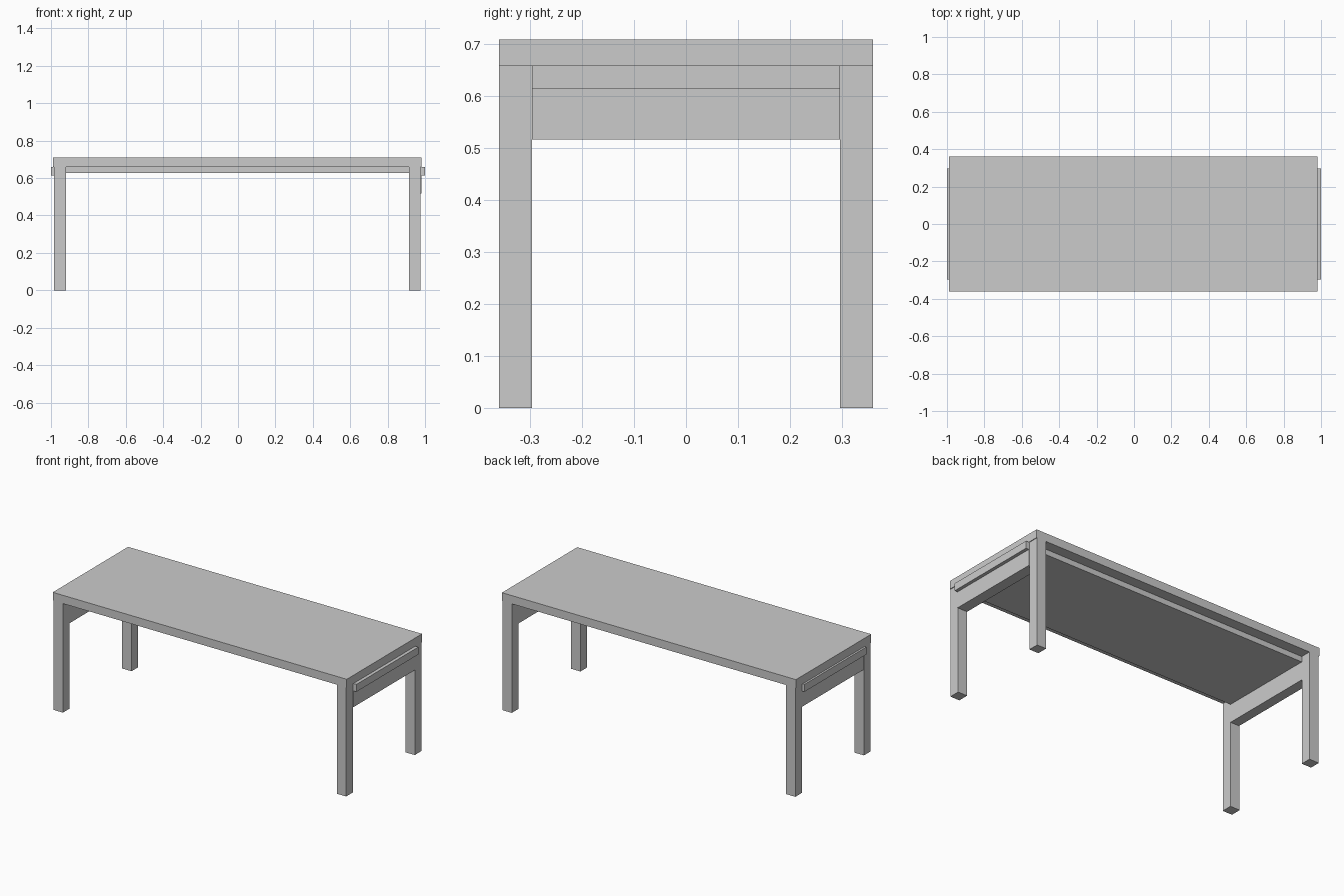
import bpy, bmesh

if "Cube" in bpy.data.objects:
    bpy.data.objects.remove(bpy.data.objects["Cube"])


def box(name, x0, x1, y0, y1, z0, z1):
    """Axis-aligned box given by its limits."""
    bm = bmesh.new()
    bmesh.ops.create_cube(bm, size=1)
    for v in bm.verts:
        v.co.x = x1 if v.co.x > 0 else x0
        v.co.y = y1 if v.co.y > 0 else y0
        v.co.z = z1 if v.co.z > 0 else z0
    mesh = bpy.data.meshes.new(name)
    bm.to_mesh(mesh)
    bm.free()
    ob = bpy.data.objects.new(name, mesh)
    bpy.context.collection.objects.link(ob)
    return ob


TOP_Z, UNDER_Z = 0.71, 0.66
HALF_DEPTH, INNER_Y = 0.36, 0.296

# Table top and the recessed panel under it
box("table_top", -0.988, 0.98, -HALF_DEPTH, HALF_DEPTH, UNDER_Z, TOP_Z)
box("under_panel", -0.92, 0.914, -INNER_Y, INNER_Y, 0.627, UNDER_Z)

# Each end: pair of legs, deep apron between them, thin strip on the outside
ends = {
    "left": dict(leg=(-0.984, -0.92), apron=(-0.98, -0.92), strip=(-1.0, -0.98)),
    "right": dict(leg=(0.914, 0.976), apron=(0.914, 0.98), strip=(0.98, 1.0)),
}
for side, e in ends.items():
    box(f"front_{side}_leg", *e["leg"], -HALF_DEPTH, -INNER_Y, 0, UNDER_Z)
    box(f"back_{side}_leg", *e["leg"], INNER_Y, HALF_DEPTH, 0, UNDER_Z)
    box(f"{side}_apron", *e["apron"], -INNER_Y, INNER_Y, 0.517, UNDER_Z)
    box(f"{side}_end_strip", *e["strip"], -INNER_Y, INNER_Y, 0.615, UNDER_Z)
